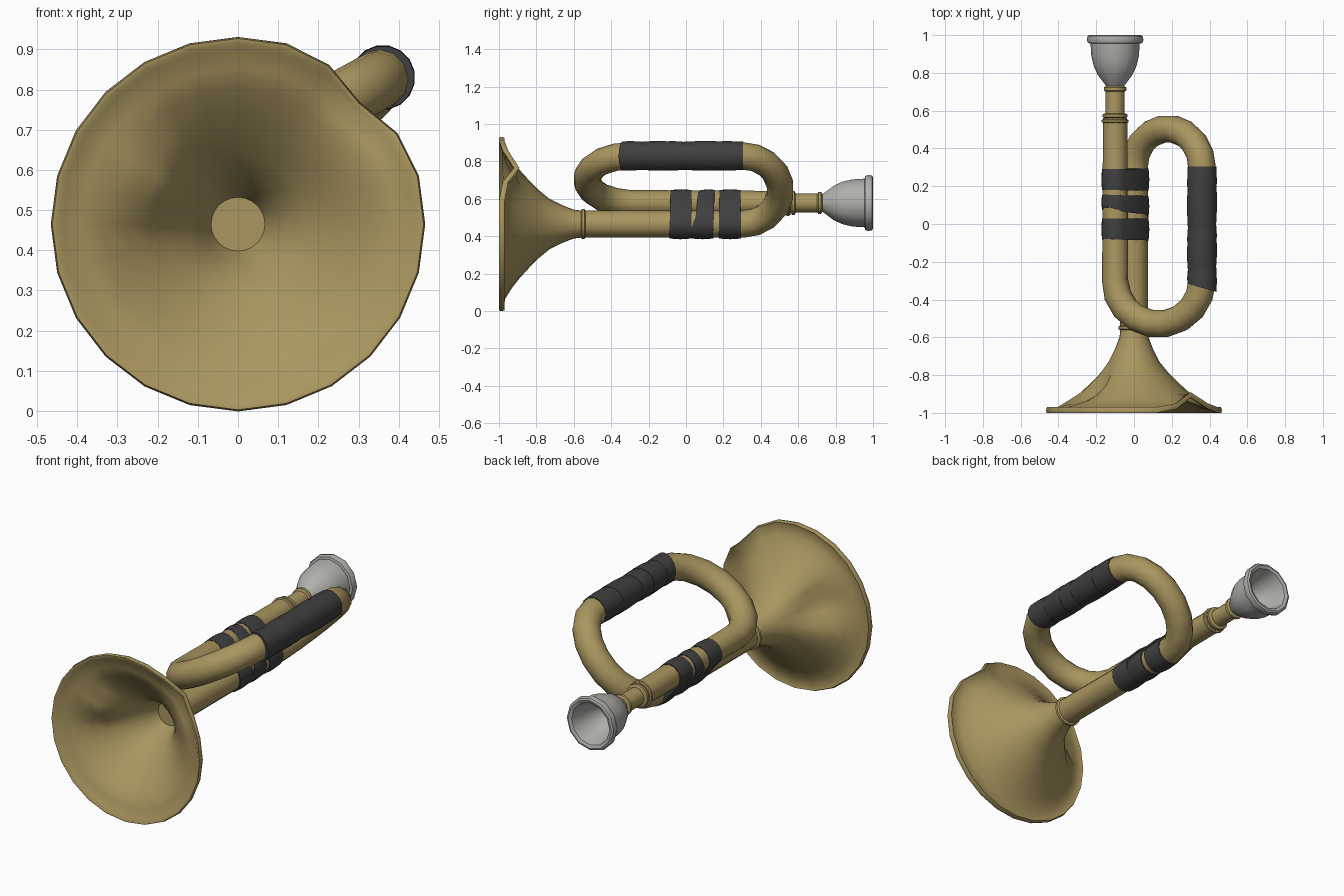
import bpy, bmesh
from math import sin, cos, pi, radians, atan2, hypot
from mathutils import Vector

if "Cube" in bpy.data.objects:
    bpy.data.objects.remove(bpy.data.objects["Cube"])


def material(name, rgb):
    mat = bpy.data.materials.new(name)
    mat.use_nodes = True
    mat.diffuse_color = (*rgb, 1)
    mat.node_tree.nodes["Principled BSDF"].inputs["Base Color"].default_value = (*rgb, 1)
    return mat


brass = material("aged_brass", (0.40, 0.305, 0.115))
silver = material("dull_silver", (0.43, 0.43, 0.41))
cloth = material("dark_wrap", (0.05, 0.05, 0.052))


def add_object(name, mesh, mat, angle=40):
    mesh.materials.clear()
    mesh.materials.append(mat)
    obj = bpy.data.objects.new(name, mesh)
    bpy.context.collection.objects.link(obj)
    bpy.ops.object.select_all(action='DESELECT')
    obj.select_set(True)
    bpy.context.view_layer.objects.active = obj
    bpy.ops.object.shade_smooth_by_angle(angle=radians(angle))
    return obj


def skin(name, loops, mat, warp=None, angle=40):
    """Bridge a row of equal loops and cap both ends."""
    bm = bmesh.new()
    rings = [[bm.verts.new(p) for p in loop] for loop in loops]
    n = len(rings[0])
    for lo, hi in zip(rings, rings[1:]):
        for i in range(n):
            j = (i + 1) % n
            bm.faces.new((lo[i], lo[j], hi[j], hi[i]))
    bm.faces.new(rings[0])
    bm.faces.new(rings[-1])
    if warp:
        for v in bm.verts:
            warp(v.co)
    bmesh.ops.recalc_face_normals(bm, faces=bm.faces)
    mesh = bpy.data.meshes.new(name)
    bm.to_mesh(mesh)
    bm.free()
    return add_object(name, mesh, mat, angle)


def lathe(name, profile, centre, sides, mat, warp=None, angle=40):
    """Spin (radius, y) points about a line parallel to y."""
    cx, cz = centre
    loops = [[(cx + r * cos(2 * pi * i / sides), y, cz + r * sin(2 * pi * i / sides))
              for i in range(sides)] for r, y in profile]
    return skin(name, loops, mat, warp, angle)


# Axes of the three straight runs, as (x, z)
LOW, GRIP, LEAD = Vector((0, 0.465)), Vector((0.36, 0.83)), Vector((-0.1, 0.578))


# Bell: flared shell with a bent rim corner and a knock in its flank
def dents(co):
    dx, dz = co.x - LOW.x, co.z - LOW.y
    r, a = hypot(dx, dz), atan2(dz, dx)
    bend = max(0, 1 - abs(a - pi / 4) / radians(20))
    bend *= min(1, max(0, (r - 0.27) / 0.17))
    knock = max(0, 1 - (Vector((dx, dz)) - Vector((-0.24, 0.11))).length / 0.15)
    knock = knock * knock * (3 - 2 * knock)
    co.y += 0.08 * bend - 0.05 * knock
    co.x += 0.05 * knock - 0.026 * bend
    co.z -= 0.02 * knock + 0.026 * bend


outer = [(0.07, -0.54), (0.077, -0.6), (0.1, -0.66), (0.135, -0.73), (0.18, -0.785),
         (0.235, -0.84), (0.29, -0.89), (0.345, -0.933), (0.4, -0.967), (0.448, -0.974)]
inner = [(r - 0.01, y - 0.013) for r, y in reversed(outer[1:])]
rim = [(0.46, -0.97), (0.466, -0.985), (0.462, -1.0), (0.452, -1.0)]
lathe("bell", outer + rim + inner, LOW, 24, brass, dents, 60)

# Looped tube: one swept path through both bends
def at(axis, y):
    return Vector((axis.x, y, axis.y))


def bend(a, b, y, reach, steps=9):
    pts = []
    for i in range(steps + 1):
        t = pi * i / steps
        mix = a.lerp(b, (1 - cos(t)) / 2)
        pts.append(at(mix, y + reach * sin(t)))
    return pts


path = [at(LOW, -0.56)] + bend(LOW, GRIP, 0.3, 0.205)
path += bend(GRIP, LEAD, -0.3, -0.23) + [at(LEAD, 0.56)]
curve = bpy.data.curves.new("tube_path", 'CURVE')
curve.dimensions = '3D'
curve.bevel_depth = 0.073
curve.bevel_resolution = 4
curve.use_fill_caps = True
spline = curve.splines.new('POLY')
spline.points.add(len(path) - 1)
for point, co in zip(spline.points, path):
    point.co = (*co, 1)
spline.points[-1].radius = 0.88
spline.points[-2].radius = 0.95
helper = bpy.data.objects.new("tube_helper", curve)
bpy.context.collection.objects.link(helper)
bpy.context.view_layer.update()
tube_mesh = bpy.data.meshes.new_from_object(
    helper.evaluated_get(bpy.context.evaluated_depsgraph_get()))
bpy.data.objects.remove(helper)
add_object("looped_tube", tube_mesh, brass, 50)


# Ferrules and mouthpiece receiver
def ferrule(name, axis, y, r, width):
    h = width / 2
    lathe(name, [(r - 0.012, y - h), (r, y - h * 0.5), (r, y + h * 0.5), (r - 0.012, y + h)],
          axis, 14, brass)


ferrule("bell_ferrule", LOW, -0.55, 0.083, 0.026)
ferrule("lead_ferrule_front", LEAD, 0.545, 0.072, 0.022)
ferrule("lead_ferrule_back", LEAD, 0.573, 0.066, 0.026)
lathe("receiver", [(0.05, 0.55), (0.05, 0.72)], LEAD, 12, brass)
ferrule("receiver_ring", LEAD, 0.715, 0.06, 0.03)

# Mouthpiece: hollow cup with a rounded lip
lathe("mouthpiece", [(0.04, 0.72), (0.062, 0.75), (0.092, 0.79), (0.113, 0.835),
                     (0.126, 0.89), (0.13, 0.955), (0.144, 0.958), (0.15, 0.975),
                     (0.146, 0.995), (0.135, 1.0), (0.118, 0.993), (0.105, 0.94),
                     (0.085, 0.87), (0.05, 0.81), (0.02, 0.79)],
      LEAD, 12, silver, angle=45)


# Cloth wraps: slanted bands round one tube or a pair
def wrap_loop(a, b, ra, rb, ya, yb, n=16):
    d = (a - b).normalized() if a != b else Vector((1, 0))
    side = Vector((-d.y, d.x))
    pts = []
    for i in range(n):
        t = 2 * pi * (i + 0.5) / n
        c, r = (a, ra) if cos(t) > 0 else (b, rb)
        p = c + (d * cos(t) + side * sin(t)) * r
        pts.append(at(p, ya + (yb - ya) * (1 - cos(t)) / 2))
    return pts


pair_bands = [(-0.09, 0.028, -0.08, 0.03), (0.025, 0.145, 0.09, 0.155),
              (0.175, 0.295, 0.18, 0.29)]
for k, (a0, a1, b0, b1) in enumerate(pair_bands):
    loops = [wrap_loop(LOW, LEAD, 0.078 + g, 0.07 + g,
                       a0 + (a1 - a0) * f, b0 + (b1 - b0) * f)
             for f, g in ((0, 0), (0.5, 0.004), (1, 0))]
    skin(f"pair_wrap_{k + 1}", loops, cloth)

grip_seams = [(-0.36, -0.315), (-0.23, -0.25), (-0.1, -0.12), (-0.01, -0.03),
              (0.17, 0.15), (0.305, 0.305)]
for k, ((a0, b0), (a1, b1)) in enumerate(zip(grip_seams, grip_seams[1:])):
    r0, r1 = (0.076, 0.081) if k % 2 else (0.079, 0.077)
    loops = [wrap_loop(GRIP, GRIP, r, r, a, b)
             for r, a, b in ((r0, a0, b0), ((r0 + r1) / 2 + 0.002, (a0 + a1) / 2, (b0 + b1) / 2),
                             (r1, a1, b1))]
    skin(f"grip_wrap_{k + 1}", loops, cloth)
